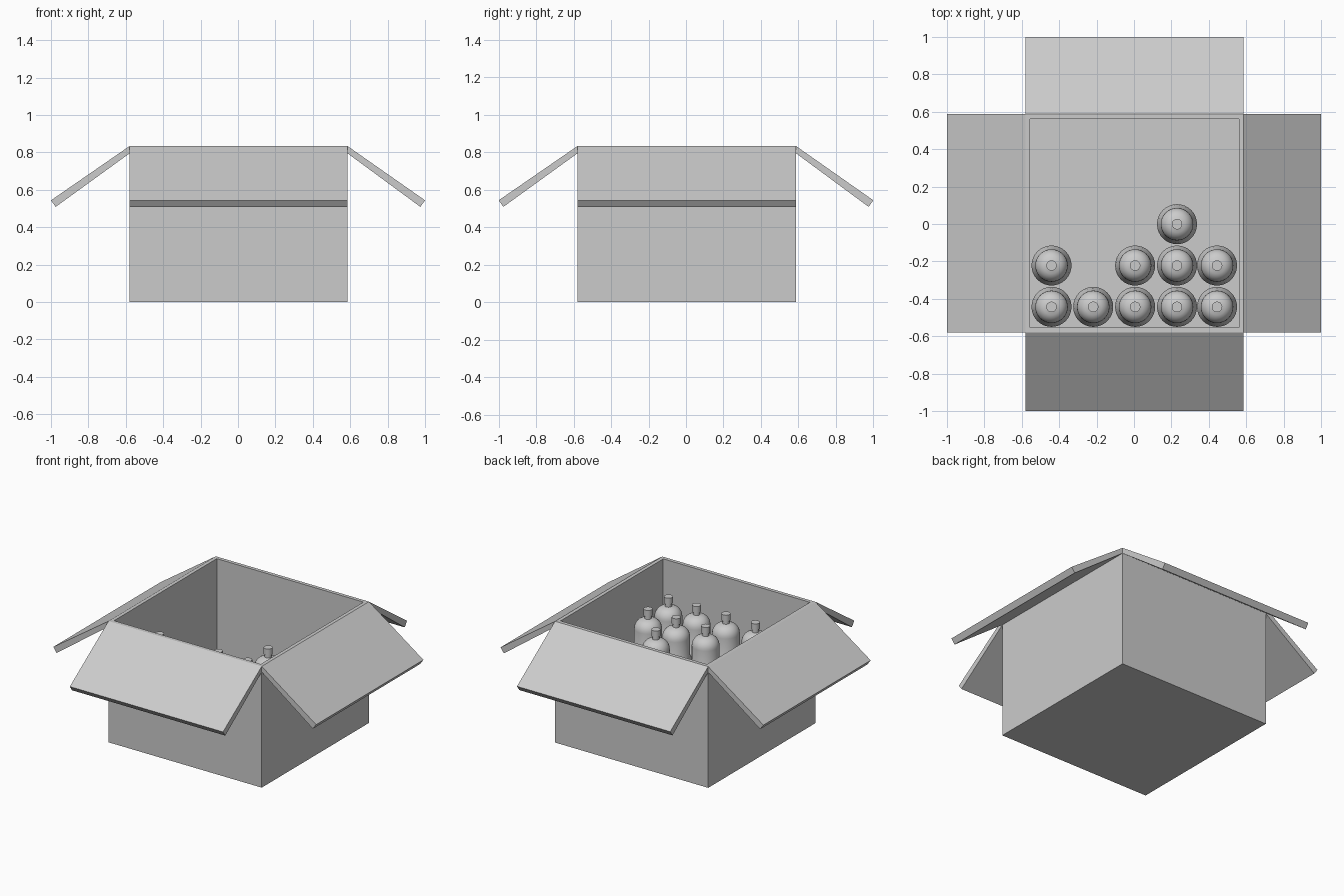
import bpy, bmesh, math
from mathutils import Matrix

if "Cube" in bpy.data.objects:
    bpy.data.objects.remove(bpy.data.objects["Cube"])

grey = bpy.data.materials.new("plain grey")
grey.diffuse_color = (0.6, 0.6, 0.6, 1)
grey.use_nodes = True
grey.node_tree.nodes["Principled BSDF"].inputs["Base Color"].default_value = grey.diffuse_color

CX, CY = 0.003, 0.004      # box centre
HALF, TOP, WALL = 0.583, 0.834, 0.035


def finish(bm, name):
    bmesh.ops.recalc_face_normals(bm, faces=bm.faces)
    mesh = bpy.data.meshes.new(name)
    bm.to_mesh(mesh)
    bm.free()
    mesh.materials.append(grey)
    ob = bpy.data.objects.new(name, mesh)
    bpy.context.collection.objects.link(ob)
    return ob


# open carton: cube with the top inset and pushed down to the floor
bm = bmesh.new()
bmesh.ops.create_cube(bm, size=1)
for v in bm.verts:
    v.co = (CX + v.co.x * 2 * HALF, CY + v.co.y * 2 * HALF, (v.co.z + 0.5) * TOP)
bm.faces.ensure_lookup_table()
lid = max(bm.faces, key=lambda f: f.calc_center_median().z)
bmesh.ops.inset_region(bm, faces=[lid], thickness=WALL)
cavity = bmesh.ops.extrude_discrete_faces(bm, faces=[lid])["faces"][0]
bmesh.ops.translate(bm, verts=cavity.verts, vec=(0, 0, WALL - TOP))
finish(bm, "carton_body")

# four folded-out flaps: sloping cross-section swept along each top edge
for i, side in enumerate(("right", "back", "left", "front")):
    reach = 1.0 - (CX, CY, -CX, -CY)[i]
    section = [(HALF, TOP), (reach, 0.544), (reach - 0.025, 0.509), (HALF, 0.795)]
    bm = bmesh.new()
    face = bm.faces.new([bm.verts.new((x, -HALF, z)) for x, z in section])
    ext = bmesh.ops.extrude_face_region(bm, geom=[face])["geom"]
    bmesh.ops.translate(bm, vec=(0, 2 * HALF, 0),
                        verts=[g for g in ext if isinstance(g, bmesh.types.BMVert)])
    bm.transform(Matrix.Translation((CX, CY, 0)) @ Matrix.Rotation(i * math.pi / 2, 4, 'Z'))
    finish(bm, side + "_flap")

# bottle: lathed profile with wide base, slimmer body, round shoulder, neck and cap
profile = [(0, 0.036), (0.1, 0.036), (0.107, 0.046), (0.107, 0.32), (0.1, 0.36),
           (0.087, 0.39), (0.087, 0.515)]
for k in range(1, 7):
    a = math.radians(k * 14)
    profile.append((0.022 + 0.065 * math.cos(a), 0.515 + 0.068 * math.sin(a)))
profile += [(0.022, 0.585), (0.022, 0.606), (0.028, 0.606), (0.028, 0.65), (0, 0.65)]

bm = bmesh.new()
pts = [bm.verts.new((r, 0, z)) for r, z in profile]
edges = [bm.edges.new(p) for p in zip(pts, pts[1:])]
bmesh.ops.spin(bm, geom=pts + edges, cent=(0, 0, 0), axis=(0, 0, 1),
               angle=2 * math.pi, steps=32, use_merge=True)
bmesh.ops.remove_doubles(bm, verts=bm.verts, dist=1e-4)
bottle = finish(bm, "bottle_1")
bpy.context.view_layer.objects.active = bottle
bottle.select_set(True)
bpy.ops.object.shade_smooth_by_angle(angle=math.radians(30))

# bottles stand in a partly filled grid (column, row)
columns = (-0.441, -0.218, 0.006, 0.230, 0.444)
rows = (-0.443, -0.222, -0.001)
spots = [(0, 0), (1, 0), (2, 0), (3, 0), (4, 0),
         (0, 1), (2, 1), (3, 1), (4, 1), (3, 2)]
for n, (c, r) in enumerate(spots):
    ob = bottle
    if n:
        ob = bpy.data.objects.new("bottle_%d" % (n + 1), bottle.data)
        bpy.context.collection.objects.link(ob)
    ob.location = (columns[c], rows[r], 0)
